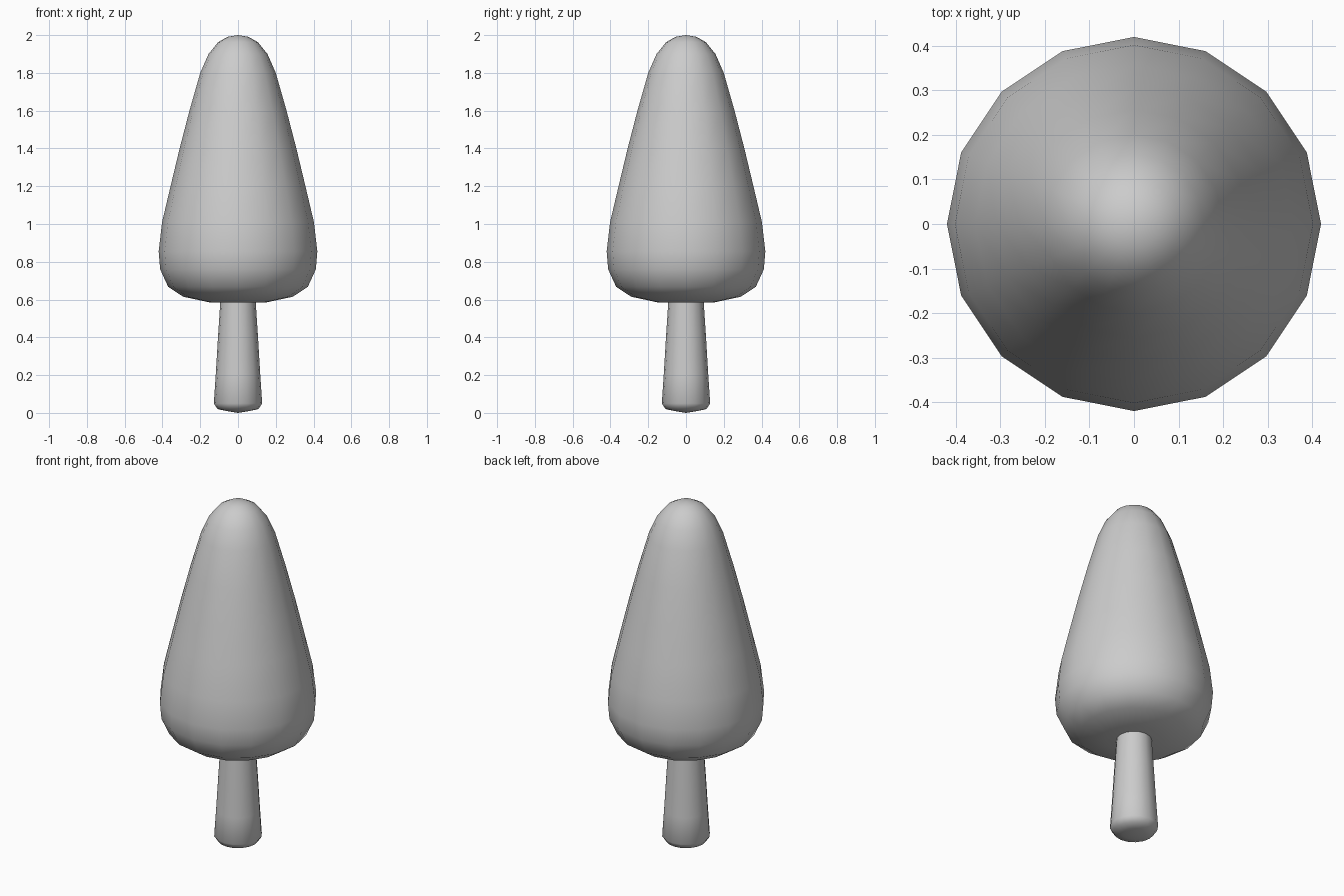
import bpy, bmesh
from math import cos, sin, tau

if "Cube" in bpy.data.objects:
    bpy.data.objects.remove(bpy.data.objects["Cube"])


def lathe(name, profile, sides):
    """Spin (radius, z) points around z; radius 0 closes with a pole."""
    bm = bmesh.new()
    rings = []
    for r, z in profile:
        if r == 0:
            rings.append([bm.verts.new((0, 0, z))] * sides)
        else:
            rings.append([bm.verts.new((r * cos(tau * i / sides), r * sin(tau * i / sides), z))
                          for i in range(sides)])
    for a, b in zip(rings, rings[1:]):
        for i in range(sides):
            j = (i + 1) % sides
            quad = [a[i], a[j], b[j], b[i]]
            bm.faces.new(list(dict.fromkeys(quad)))
    bmesh.ops.recalc_face_normals(bm, faces=bm.faces)
    for f in bm.faces:
        f.smooth = True
    me = bpy.data.meshes.new(name)
    bm.to_mesh(me)
    bm.free()
    ob = bpy.data.objects.new(name, me)
    bpy.context.collection.objects.link(ob)
    return ob


# rounded conical crown
lathe("crown", [(0, 0.58), (0.15, 0.585), (0.29, 0.615), (0.37, 0.668), (0.412, 0.76),
                (0.42, 0.855), (0.402, 1.01), (0.357, 1.2), (0.309, 1.4), (0.257, 1.6),
                (0.2, 1.8), (0.156, 1.9), (0.105, 1.963), (0.055, 1.991), (0, 2.0)], 16)

# tapered trunk with a softened foot
lathe("trunk", [(0, 0.0), (0.06, 0.01), (0.108, 0.02), (0.128, 0.05), (0.118, 0.2),
                (0.106, 0.4), (0.093, 0.6), (0.09, 0.65), (0, 0.65)], 16)
